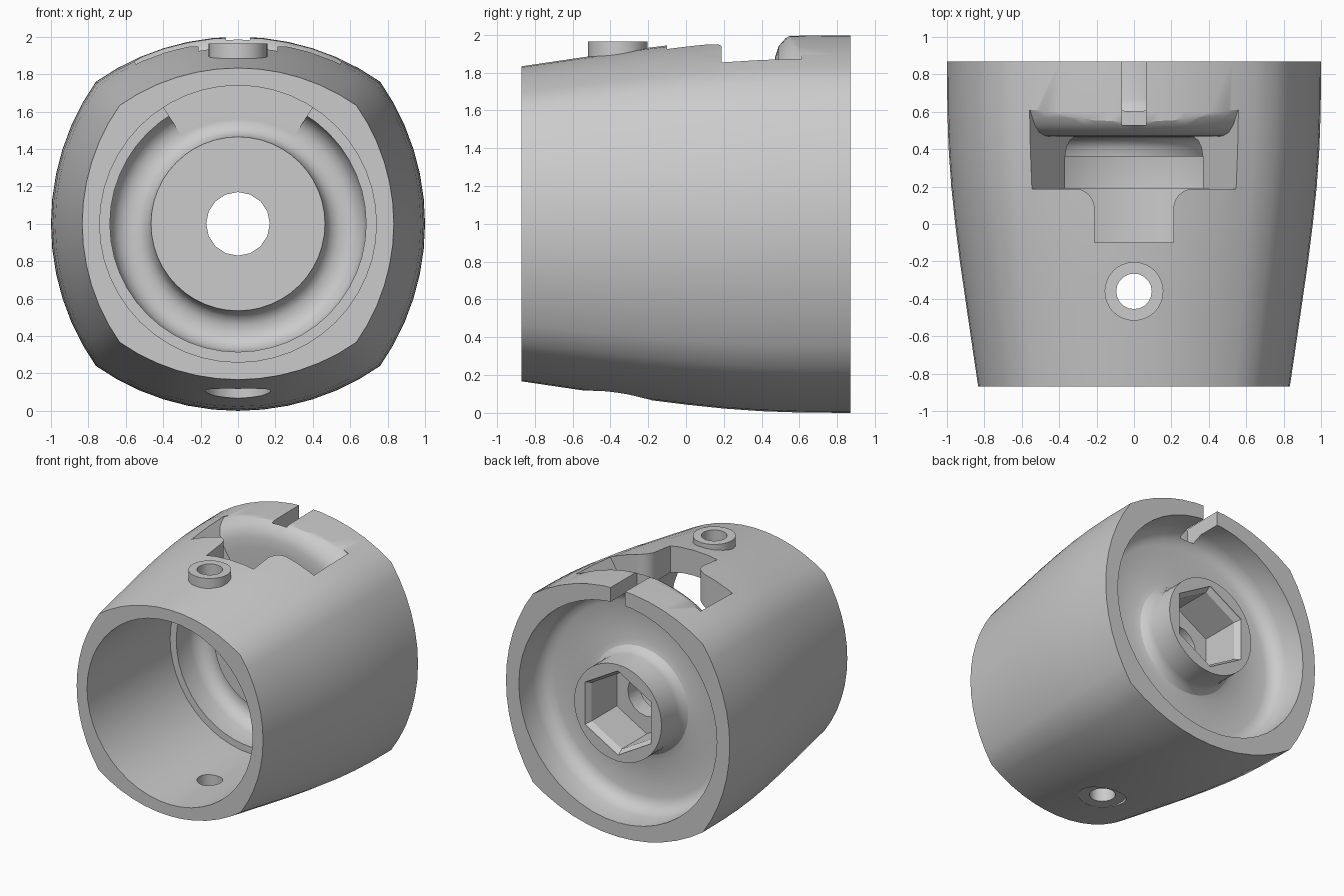
import bpy, bmesh, math
from mathutils import Matrix, Vector

cube = bpy.data.objects.get("Cube")
if cube:
    bpy.data.objects.remove(cube, do_unlink=True)

grey = bpy.data.materials.new("plain grey")
grey.use_nodes = True
grey.diffuse_color = (0.6, 0.6, 0.6, 1)
grey.node_tree.nodes["Principled BSDF"].inputs["Base Color"].default_value = (0.6, 0.6, 0.6, 1)


def make(name, rings, closed, caps):
    """Skin a list of closed point rings."""
    bm = bmesh.new()
    loops = [[bm.verts.new(p) for p in ring] for ring in rings]
    pairs = list(zip(loops, loops[1:]))
    if closed:
        pairs.append((loops[-1], loops[0]))
    for a, b in pairs:
        for i in range(len(a)):
            j = (i + 1) % len(a)
            bm.faces.new((a[i], a[j], b[j], b[i]))
    if caps:
        bm.faces.new(loops[0])
        bm.faces.new(loops[-1])
    bmesh.ops.remove_doubles(bm, verts=bm.verts, dist=1e-5)
    bmesh.ops.delete(bm, geom=[e for e in bm.edges if e.is_wire], context="EDGES")
    bmesh.ops.recalc_face_normals(bm, faces=bm.faces)
    mesh = bpy.data.meshes.new(name)
    bm.to_mesh(mesh)
    bm.free()
    mesh.materials.append(grey)
    obj = bpy.data.objects.new(name, mesh)
    bpy.context.collection.objects.link(obj)
    return obj


def revolve(name, profile, seg=48, sweep=None):
    """Turn (radius, y) points about the long axis; a sweep is centred on the top."""
    full = sweep is None
    angles = [2 * math.pi * i / seg if full else sweep * (2 * i / seg - 1)
              for i in range(seg if full else seg + 1)]
    rings = [[(r * math.sin(a), y, 1 + r * math.cos(a)) for r, y in profile] for a in angles]
    return make(name, rings, full, not full)


def prism(name, outline, z0, z1):
    """Extrude an (x, y) outline upwards."""
    return make(name, [[(x, y, z) for x, y in outline] for z in (z0, z1)], False, True)


def disc(radius, y, seg):
    return [(radius * math.cos(2 * math.pi * i / seg), y + radius * math.sin(2 * math.pi * i / seg))
            for i in range(seg)]


def combine(target, tool, operation="DIFFERENCE"):
    tool.hide_render = True
    mod = target.modifiers.new("cut", "BOOLEAN")
    mod.operation, mod.solver, mod.object = operation, "EXACT", tool
    bpy.context.view_layer.objects.active = target
    bpy.ops.object.modifier_apply(modifier=mod.name)
    bpy.data.objects.remove(tool, do_unlink=True)


# Outer shell: a square with bowed sides, tapering to the front
corner, bulge = 0.76, 0.24
bow = (corner ** 2 + bulge ** 2) / (2 * bulge)
half = math.asin(corner / bow)
section = []
for side in range(4):
    for i in range(12):
        a = half * (i / 6 - 1)
        x, z = bow * math.sin(a), 1 - bow + bow * math.cos(a)
        for quarter in range(side):
            x, z = z, -x
        section.append((x, z))
taper = [(-0.87, 0.833), (-0.6, 0.873), (-0.4, 0.902), (-0.2, 0.931), (0, 0.956),
         (0.2, 0.977), (0.4, 0.991), (0.6, 0.998), (0.87, 1)]
body = make("housing", [[(x * s, y, 1 + z * s) for x, z in section] for y, s in taper], False, True)

# Raised collar on top
combine(body, prism("collar", disc(0.157, -0.36, 32), 1.8, 1.965), "UNION")

# Front bore, ledge and groove round the hub
combine(body, revolve("front_bore", [
    (0, -1), (0.74, -1), (0.74, 0.19), (0.685, 0.19), (0.685, 0.36), (0.67, 0.41), (0.64, 0.445),
    (0.6, 0.465), (0.54, 0.465), (0.5, 0.445), (0.475, 0.41), (0.465, 0.36), (0, 0.36)]))

# Back recess round the hub
combine(body, revolve("back_recess", [
    (0.39, 1), (0.39, 0.67), (0.4, 0.62), (0.43, 0.585), (0.48, 0.57), (0.77, 0.57),
    (0.82, 0.585), (0.86, 0.62), (0.885, 0.69), (0.885, 1)]))

# Hexagonal socket and axle hole
combine(body, revolve("hex_socket", [(0, 1), (0.34, 1), (0.34, 0.86), (0.31, 0.82), (0.31, 0.5), (0, 0.5)], 6))
combine(body, revolve("axle_hole", [(0, 0.2), (0.17, 0.2), (0.17, 0.7), (0, 0.7)], 16))

# Top window with a rounded back edge
combine(body, revolve("window", [
    (0.56, 0.188), (1.2, 0.188), (1.2, 0.62), (1.03, 0.61), (1.01, 0.57), (0.985, 0.53),
    (0.94, 0.49), (0.88, 0.47), (0.8, 0.467), (0.56, 0.467)], 16, math.radians(32.6)))

# Narrow notch in front of the window, flared where they meet
edge = [(0.21, -0.1)]
for i in range(7):
    a = math.pi - i * math.pi / 12
    edge.append((0.32 + 0.11 * math.cos(a), 0.08 + 0.11 * math.sin(a)))
edge.append((0.32, 0.3))
combine(body, prism("notch", edge + [(-x, y) for x, y in reversed(edge)], 1.55, 2.2))

# Slot through the back rim
combine(body, prism("slot", [(-0.065, 0.53), (0.065, 0.53), (0.065, 1), (-0.065, 1)], 1.84, 2.2))

# Cross hole and the flat seat beneath it
combine(body, prism("cross_hole", disc(0.095, -0.36, 20), -0.2, 2.2))
combine(body, prism("screw_seat", disc(0.175, -0.36, 32), -0.2, 0.12))

bpy.ops.object.select_all(action="DESELECT")
body.select_set(True)
bpy.context.view_layer.objects.active = body
bpy.ops.object.shade_smooth_by_angle(angle=math.radians(30))
